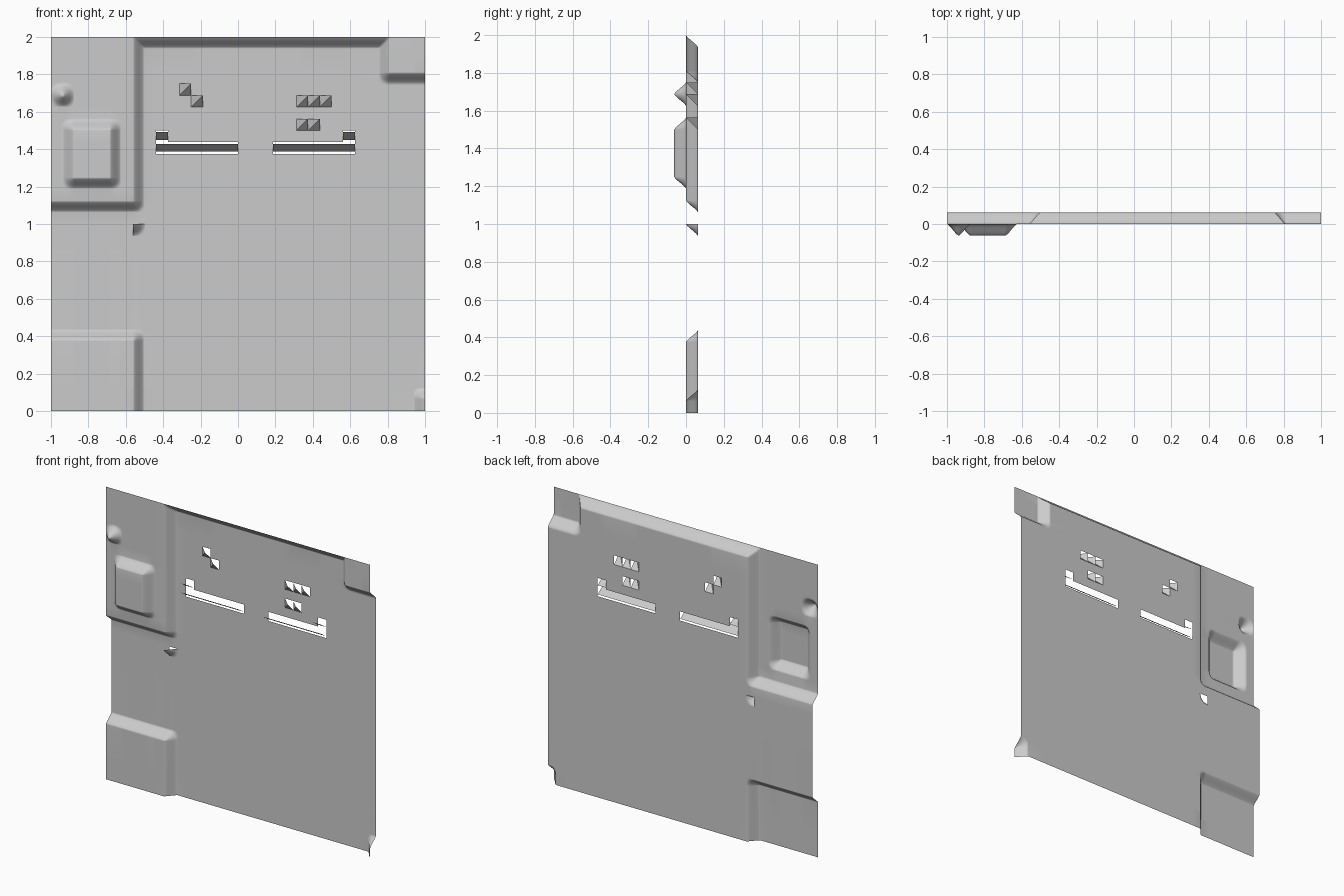
import bpy
import bmesh
from math import hypot

if "Cube" in bpy.data.objects:
    bpy.data.objects.remove(bpy.data.objects["Cube"], do_unlink=True)

CELL = 1 / 16          # the panel is laid out on a 32 x 32 grid
GRID = 32

grey = bpy.data.materials.new("panel_grey")
grey.use_nodes = True
colour = (0.6, 0.6, 0.6, 1)
grey.diffuse_color = colour
grey.node_tree.nodes["Principled BSDF"].inputs["Base Color"].default_value = colour


def ramp(x, z, rect):
    """Height 1 inside the rectangle, easing to 0 one cell outside it."""
    x0, x1, z0, z1 = rect
    t = 1 - hypot(max(x0 - x, 0, x - x1), max(z0 - z, 0, z - z1))
    t = max(t, 0)
    return 0.5 * t + 0.5 * t * t * (3 - 2 * t)


def sheet(name, xs, zs, height, holes=(), smooth=False):
    """Thin pressed sheet over grid lines; warped cells split along the mitre."""
    bm = bmesh.new()
    rows = [[bm.verts.new((x * CELL - 1, CELL * (1 - height(x, z)), z * CELL))
             for x in xs] for z in zs]
    for j in range(len(zs) - 1):
        for i in range(len(xs) - 1):
            cx, cz = (xs[i] + xs[i + 1]) / 2, (zs[j] + zs[j + 1]) / 2
            if any(a < cx < b and c < cz < d for a, b, c, d in holes):
                continue
            q = [rows[j][i], rows[j][i + 1], rows[j + 1][i + 1], rows[j + 1][i]]
            y = [v.co.y for v in q]
            first, second = abs(y[0] - y[2]), abs(y[1] - y[3])
            flat = max(y) - min(y) < 1e-6
            slope = (abs(y[0] - y[1]) + abs(y[2] - y[3]) < 1e-6
                     or abs(y[0] - y[3]) + abs(y[1] - y[2]) < 1e-6)
            if flat or slope:
                bm.faces.new(q)
            elif first >= second:
                bm.faces.new((q[0], q[1], q[2]))
                bm.faces.new((q[0], q[2], q[3]))
            else:
                bm.faces.new((q[0], q[1], q[3]))
                bm.faces.new((q[1], q[2], q[3]))
    loose = [v for v in bm.verts if not v.link_faces]
    bmesh.ops.delete(bm, geom=loose, context="VERTS")
    mesh = bpy.data.meshes.new(name)
    bm.to_mesh(mesh)
    bm.free()
    mesh.materials.append(grey)
    ob = bpy.data.objects.new(name, mesh)
    bpy.context.collection.objects.link(ob)
    if smooth:
        for face in mesh.polygons:
            face.use_smooth = True
        weighted = ob.modifiers.new("clean_shading", "WEIGHTED_NORMAL")
        weighted.weight = 100
    return ob


def lines(ramps, edges):
    """Grid lines: fine steps over ramp cells, single cuts at hole edges."""
    steps = (0, 0.15, 0.32, 0.5, 0.68, 0.85, 1)
    return sorted({0, GRID, *edges} | {round(r + s, 2) for r in ramps for s in steps})


# Raised areas as (x0, x1, z0, z1) in cells; the outer ones run off the panel
OUT, END = -9, 41
raised = [
    (OUT, 7, 18, END),      # upper corner field
    (OUT, END, 32, END),    # lip along the top
    (29, END, 29, END),     # opposite top corner
    (OUT, 7, OUT, 6),       # lower corner field
    (32, END, OUT, 1),      # small bottom corner
]
bosses = [(2, 5, 20, 24), (1, 1, 27, 27)]   # pad and pointed knob


def panel_height(x, z):
    return (max(ramp(x, z, r) for r in raised)
            + max(ramp(x, z, b) for b in bosses))


# Openings
vents = [(11, 27), (12, 26), (21, 26), (22, 26), (23, 26), (21, 24), (22, 24)]
slots = [(9, 16, 22), (9, 10, 23), (19, 26, 22), (25, 26, 23)]
notch = (7, 15)
holes = [(i, i + 1, j, j + 1) for i, j in vents + [notch]]
holes += [(a, b, j, j + 1) for a, b, j in slots]

# Main panel
xs = lines((0, 1, 5, 7, 28, 31), {e for h in holes for e in h[:2]})
zs = lines((1, 6, 15, 17, 19, 24, 26, 27, 28, 31), {e for h in holes for e in h[2:]})
sheet("panel", xs, zs, panel_height, holes, smooth=True)

# Folded vent flaps, lifted at one upper corner
for n, (i, j) in enumerate(vents):
    sheet(f"vent_flap_{n + 1}", (i, i + 1), (j, j + 1),
          lambda x, z: float(x > i and z > j))

# Tilted blades inside the long slots and their end tabs
for n, (a, b, j) in enumerate(slots):
    low, high = j + 0.2, j + 0.86
    sheet(f"slot_blade_{n + 1}", (a, b), (low, high),
          lambda x, z: float(z > low))

# Rounded corner flap over the notch
i, j = notch
cut = (0, 0.15, 0.32, 0.5, 0.68, 0.85, 1)
sheet("notch_flap", [i + s for s in cut], [j + s for s in cut],
      lambda x, z: ramp(x, z, (i, i, j + 1, j + 1)), smooth=True)
